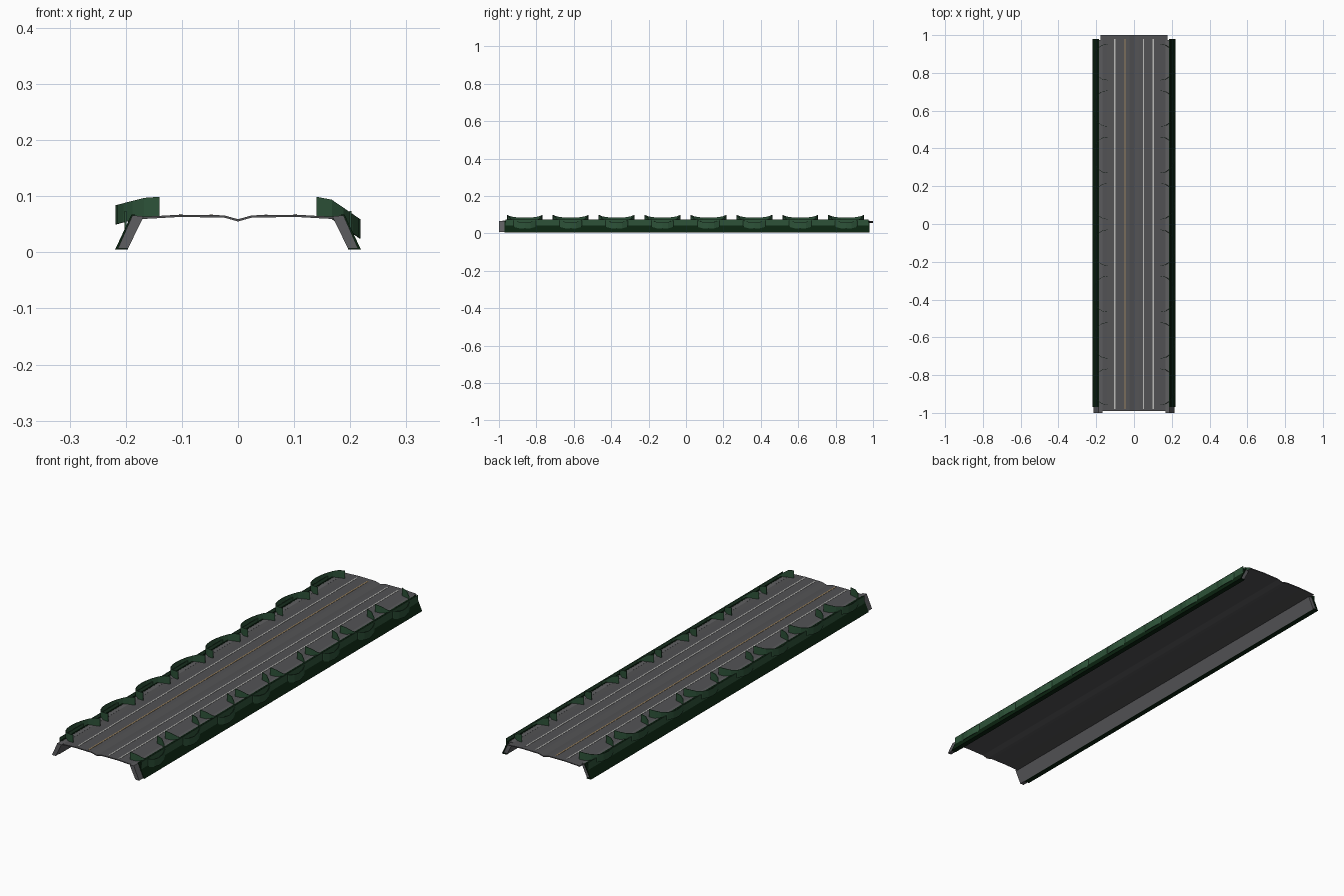
import bpy, math

if "Cube" in bpy.data.objects:
    bpy.data.objects.remove(bpy.data.objects["Cube"])


def mat(name, col):
    m = bpy.data.materials.new(name)
    m.diffuse_color = (*col, 1)
    m.use_nodes = True
    m.node_tree.nodes["Principled BSDF"].inputs["Base Color"].default_value = m.diffuse_color
    return m


ASPHALT = mat("asphalt", (0.085, 0.085, 0.09))
KERB = mat("kerb_grey", (0.11, 0.11, 0.115))
DARK = mat("dark_grass", (0.003, 0.016, 0.005))
LEAF = mat("hedge_green", (0.026, 0.085, 0.04))
WHITE = mat("white_paint", (0.5, 0.5, 0.48))
TAN = mat("yellow_paint", (0.35, 0.24, 0.12))


def make(name, verts, faces, material):
    me = bpy.data.meshes.new(name)
    me.from_pydata(verts, [], faces)
    me.materials.append(material)
    me.validate()
    ob = bpy.data.objects.new(name, me)
    bpy.context.collection.objects.link(ob)
    return ob


def prism(name, profile, y0, y1, material):
    """Closed (x, z) profile, counter-clockwise from the front, run along y."""
    if sum(a[0] * b[1] - b[0] * a[1]
           for a, b in zip(profile, profile[1:] + profile[:1])) < 0:
        profile = profile[::-1]
    n = len(profile)
    verts = [(x, y, z) for y in (y0, y1) for x, z in profile]
    faces = [tuple(range(n)), tuple(range(2 * n - 1, n - 1, -1))]
    faces += [(i, i + n, (i + 1) % n + n, (i + 1) % n) for i in range(n)]
    return make(name, verts, faces, material)


# Road deck: cambered lanes with a shallow gutter along the middle
half = [(0.0, 0.059), (0.025, 0.066), (0.105, 0.067), (0.14, 0.065), (0.178, 0.063)]
top = [(-x, z) for x, z in half[:0:-1]] + half
deck = top + [(x, z - 0.004) for x, z in top[::-1]]
verts = [(x, y, z) for y in (-0.99, 1.0) for x, z in deck]
n, t = len(deck), len(top)
faces = []
for i in range(n):
    j = (i + 1) % n
    faces.append((i, j, j + n, i + n))
for i in range(t - 1):  # end caps
    a, b, c, d = i, i + 1, n - 2 - i, n - 1 - i
    faces += [(a, d, c, b), (a + n, b + n, c + n, d + n)]
make("road_deck", verts, faces, ASPHALT)


# Lane markings
def road_z(x):
    x = abs(x)
    for (x0, z0), (x1, z1) in zip(half, half[1:]):
        if x0 <= x <= x1:
            return z0 + (z1 - z0) * (x - x0) / (x1 - x0)


for name, x, w, m in (("left_edge_line", -0.102, 0.006, WHITE),
                      ("left_inner_line", -0.048, 0.006, TAN),
                      ("right_inner_line", 0.05, 0.006, WHITE),
                      ("right_edge_line", 0.102, 0.006, WHITE)):
    z = road_z(x)
    prism(name, [(x - w / 2, z - 0.001), (x + w / 2, z - 0.001),
                 (x + w / 2, z + 0.001), (x - w / 2, z + 0.001)], -0.98, 0.98, m)

for s, side in ((-1, "left"), (1, "right")):
    # Sloping side wall, bare at the front end
    wall = [(0.168, 0.064), (0.188, 0.066), (0.214, 0.007), (0.196, 0.007)]
    prism(side + "_bank", [(s * x, z) for x, z in wall], -1.0, 0.975, KERB)

    # Grass skin over the slope, with a small foot at the bottom
    skin = [(0.184, 0.067), (0.190, 0.067), (0.219, 0.005), (0.196, 0.005),
            (0.196, 0.008), (0.213, 0.008)]
    prism(side + "_grass_bank", [(s * x, z) for x, z in skin], -0.97, 0.98, DARK)

    # Low continuous hedge strip
    prism(side + "_hedge_strip", [(s * x, z) for x, z in
          ((0.199, 0.034), (0.202, 0.034), (0.202, 0.074), (0.199, 0.074))],
          -0.965, 0.975, LEAF)

    # Curved hedge sheets: half ellipses open to the road, lower on the outside
    drop = 0.015 if s < 0 else 0.040
    verts, faces = [], []
    steps = 10
    for k in range(8):
        yc = -0.862 + k * 0.2455
        base = len(verts)
        for i in range(steps + 1):
            a = math.pi * i / steps
            u = math.sin(a) ** 0.9 if 0 < i < steps else 0.0
            x = s * (0.14 + 0.077 * u)
            y = yc - 0.095 * math.cos(a)
            # inner part stays level, outer part slopes down
            d = drop * max(0.0, (u - 0.25) / 0.75)
            verts += [(x, y, 0.065 - d), (x, y, 0.099 - d)]
        for i in range(steps):
            p = base + 2 * i
            f = (p, p + 2, p + 3, p + 1)
            faces.append(f if s > 0 else f[::-1])
    ob = make(side + "_hedge_arcs", verts, faces, LEAF)
    sol = ob.modifiers.new("thickness", "SOLIDIFY")
    sol.thickness = 0.002
    sol.offset = 0
